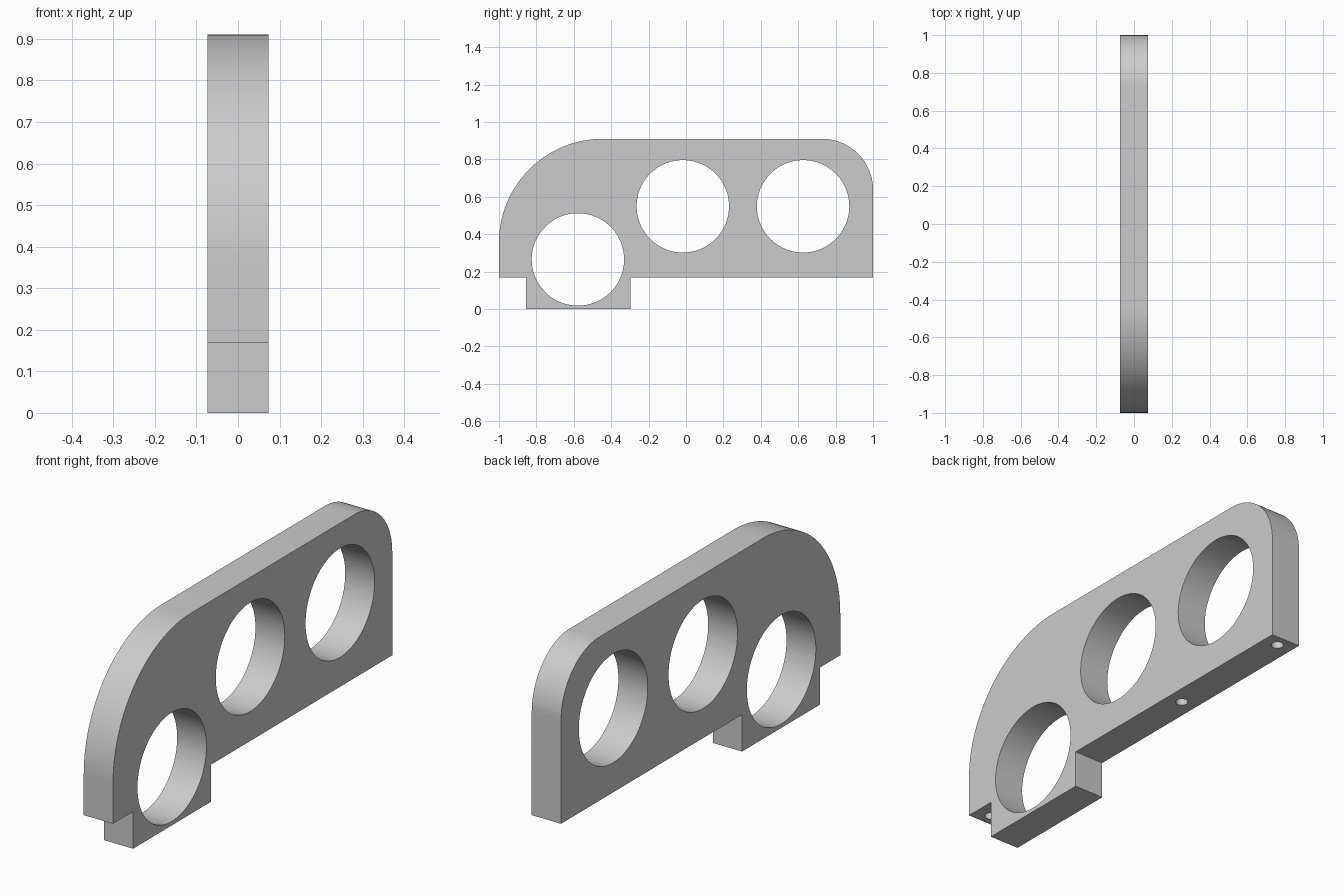
import bpy, bmesh, math
from mathutils import Matrix

cube = bpy.data.objects.get("Cube")
if cube:
    bpy.data.objects.remove(cube, do_unlink=True)

HALF = 0.0735            # half thickness of the plate
TOP, STEP = 0.91, 0.168  # top edge and underside heights

grey = bpy.data.materials.new("plain_grey")
grey.use_nodes = True
grey.diffuse_color = (0.6, 0.6, 0.6, 1)
grey.node_tree.nodes["Principled BSDF"].inputs["Base Color"].default_value = (0.6, 0.6, 0.6, 1)


def arc(cy, cz, r, start, end, steps=32):
    """Points on an arc in the y-z plane, angles in degrees."""
    angles = [math.radians(start + (end - start) * i / steps) for i in range(steps + 1)]
    return [(cy + r * math.cos(a), cz + r * math.sin(a)) for a in angles]


def finish(name, bm):
    bmesh.ops.recalc_face_normals(bm, faces=bm.faces)
    mesh = bpy.data.meshes.new(name)
    bm.to_mesh(mesh)
    bm.free()
    mesh.materials.append(grey)
    obj = bpy.data.objects.new(name, mesh)
    bpy.context.collection.objects.link(obj)
    return obj


def cylinder(name, radius, depth, segments, matrix):
    bm = bmesh.new()
    bmesh.ops.create_cone(bm, cap_ends=True, segments=segments, radius1=radius,
                          radius2=radius, depth=depth, matrix=matrix)
    return finish(name, bm)


# Plate outline: stepped underside, small rear corner, large front corner
foot = [(-1, STEP), (-0.856, STEP), (-0.856, 0), (-0.297, 0), (-0.297, STEP), (1, STEP)]
rear_r, front_r = 0.273, 0.555
outline = (foot + arc(1 - rear_r, TOP - rear_r, rear_r, 0, 90)
           + arc(front_r - 1, TOP - front_r, front_r, 90, 180))
bm = bmesh.new()
face = bm.faces.new([bm.verts.new((-HALF, y, z)) for y, z in outline])
side = bmesh.ops.extrude_face_region(bm, geom=[face])["geom"]
bmesh.ops.translate(bm, vec=(2 * HALF, 0, 0),
                    verts=[v for v in side if isinstance(v, bmesh.types.BMVert)])
plate = finish("holder_plate", bm)

# Large round openings through the plate
cutters = []
for y, z in [(-0.578, 0.265), (-0.017, 0.549), (0.626, 0.549)]:
    place = Matrix.Translation((0, y, z)) @ Matrix.Rotation(math.pi / 2, 4, "Y")
    cutters.append(cylinder("opening_cutter", 0.247, 1, 96, place))

# Small blind screw holes in the underside
for y in (-0.945, 0.315, 0.945):
    cutters.append(cylinder("screw_hole_cutter", 0.026, 0.4, 24, Matrix.Translation((0, y, STEP))))

bpy.context.view_layer.objects.active = plate
for cutter in cutters:
    mod = plate.modifiers.new("cut", "BOOLEAN")
    mod.operation, mod.solver, mod.object = "DIFFERENCE", "EXACT", cutter
    bpy.ops.object.modifier_apply(modifier=mod.name)
    bpy.data.objects.remove(cutter, do_unlink=True)

# Smooth curves, sharp edges
bpy.ops.object.select_all(action="DESELECT")
plate.select_set(True)
bpy.ops.object.shade_smooth_by_angle(angle=math.radians(30))
